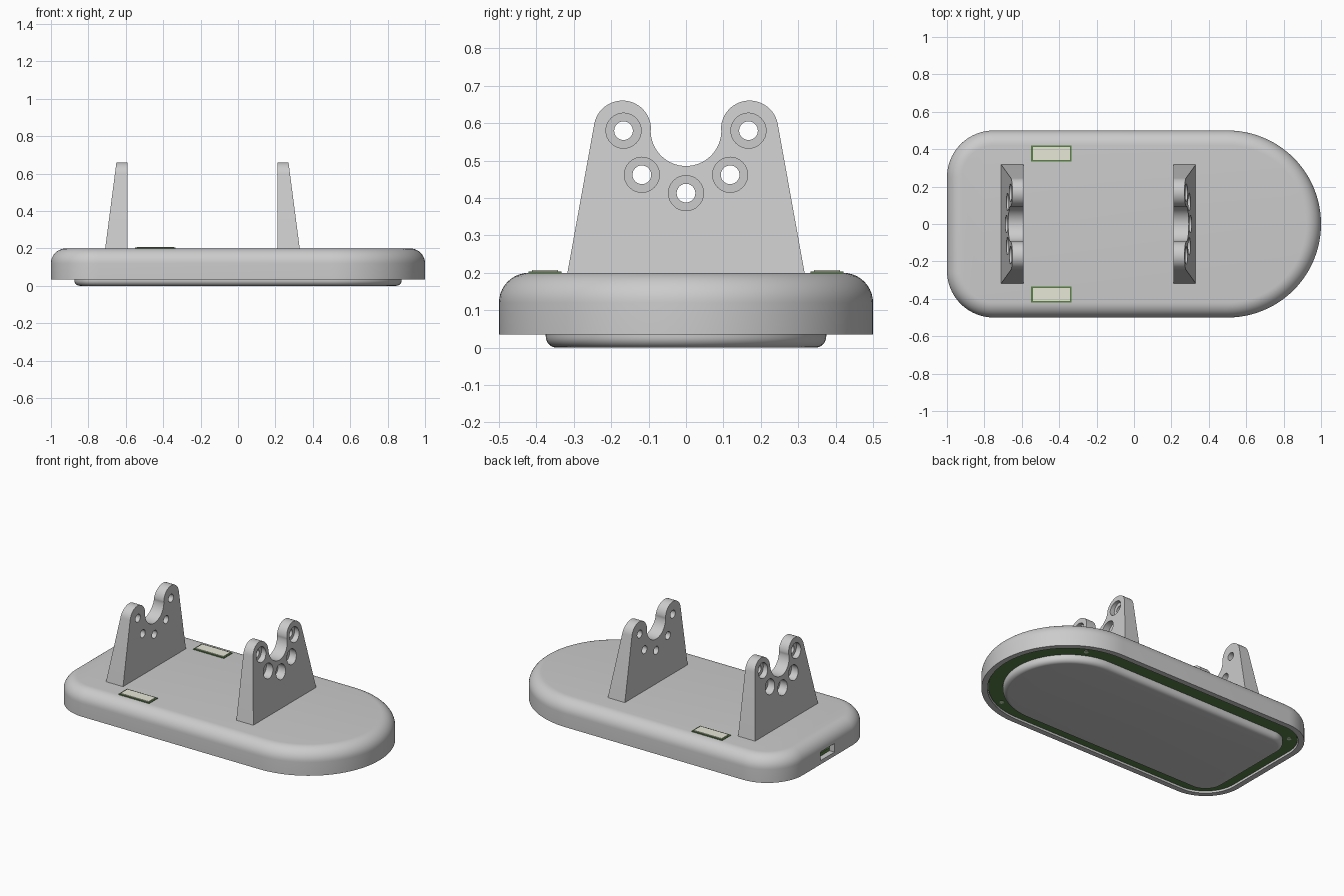
import bpy, bmesh
from math import sin, cos, pi, radians

if "Cube" in bpy.data.objects:
    bpy.data.objects.remove(bpy.data.objects["Cube"])


def material(name, rgb):
    m = bpy.data.materials.new(name)
    m.diffuse_color = (*rgb, 1)
    m.use_nodes = True
    m.node_tree.nodes["Principled BSDF"].inputs["Base Color"].default_value = m.diffuse_color
    return m


GREEN = material("board_green", (0.10, 0.22, 0.06))
CREAM = material("window_cream", (0.80, 0.80, 0.68))
LIGHT = material("screw_light", (0.60, 0.70, 0.50))


def loft(name, stacks, mat=None):
    """Each stack is a list of equal-length rings, skinned and capped at both ends."""
    bm = bmesh.new()
    for rings in stacks:
        vs = [[bm.verts.new(p) for p in ring] for ring in rings]
        n = len(vs[0])
        for a, b in zip(vs, vs[1:]):
            for i in range(n):
                j = (i + 1) % n
                bm.faces.new((a[i], a[j], b[j], b[i]))
        bm.faces.new(vs[0][::-1])
        bm.faces.new(vs[-1])
    bmesh.ops.recalc_face_normals(bm, faces=bm.faces)
    me = bpy.data.meshes.new(name)
    bm.to_mesh(me)
    bm.free()
    ob = bpy.data.objects.new(name, me)
    bpy.context.collection.objects.link(ob)
    if mat:
        me.materials.append(mat)
    return ob


def activate(ob):
    bpy.ops.object.select_all(action='DESELECT')
    ob.select_set(True)
    bpy.context.view_layer.objects.active = ob


def smooth(ob):
    activate(ob)
    bpy.ops.object.shade_smooth_by_angle(angle=radians(30))


def cut(ob, cutter):
    cutter.hide_render = True
    mod = ob.modifiers.new("cut", 'BOOLEAN')
    mod.operation, mod.solver, mod.object = 'DIFFERENCE', 'EXACT', cutter
    activate(ob)
    bpy.ops.object.modifier_apply(modifier=mod.name)
    bpy.data.objects.remove(cutter)


def box(name, x0, x1, y0, y1, z0, z1, mat=None):
    ring = lambda z: [(x0, y0, z), (x1, y0, z), (x1, y1, z), (x0, y1, z)]
    return loft(name, [[ring(z0), ring(z1)]], mat)


def arc(cx, cy, r, a0, a1, n):
    return [(cx + r * cos(radians(a0 + (a1 - a0) * i / n)),
             cy + r * sin(radians(a0 + (a1 - a0) * i / n))) for i in range(n + 1)]


def outline(z, inset):
    """Base plan: square-ish left end with round corners, semicircular right end."""
    r = 0.25 - inset
    pts = arc(0.5, 0, 0.5 - inset, -90, 90, 48)
    pts += arc(-0.75, 0.25, r, 90, 180, 20) + arc(-0.75, -0.25, r, 180, 270, 20)
    return [(x, y, z) for x, y in pts]


# Hollow base shell with rounded top edge
profile = [(0.165, 0.035), (0.035, 0.035), (0.035, 0.0)]
profile += [(0.12 + 0.08 * sin(a), 0.08 - 0.08 * cos(a))
            for a in (pi / 2 * i / 10 for i in range(11))]
shell = loft("base_shell", [[outline(z, d) for z, d in profile]])
cut(shell, box("port_cutter", -1.1, -0.93, -0.07, 0.07, 0.06, 0.115))
smooth(shell)

# Circuit board, port socket and screws
smooth(loft("circuit_board", [[outline(0.045, 0.04), outline(0.075, 0.04)]], GREEN))
box("port_socket", -0.955, -0.82, -0.055, 0.055, 0.075, 0.108)
spots = [(0.68, 0.38), (-0.865, 0.365)]
smooth(loft("board_screws", [
    [[(x, y, z) for x, y in arc(sx, s * sy, 0.014, 0, 345, 23)] for z in (0.042, 0.06)]
    for sx, sy in spots for s in (1, -1)], LIGHT))

# Raised bottom pad with rounded lower edge
pad = [(0.03 - 0.03 * cos(a), 0.155 - 0.03 * sin(a))
       for a in (pi / 2 * i / 8 for i in range(9))] + [(0.05, 0.125)]
smooth(loft("bottom_pad", [[outline(z, d) for z, d in pad]]))

# Top indicator windows
for side, s in (("back", 1), ("front", -1)):
    y0, y1 = sorted((s * 0.333, s * 0.421))
    box(side + "_window_frame", -0.55, -0.333, y0, y1, 0.19, 0.204, GREEN)
    box(side + "_window", -0.541, -0.342, y0 + 0.009, y1 - 0.009, 0.195, 0.208, CREAM)

# Cradle uprights: two lobes, a round valley, sloping outer face
lobe = arc(0.17, 0.584, 0.0765, 10, 180, 24)
valley = arc(0, 0.58, 0.0945, 0, -180, 32)
left_lobe = [(-y, z) for y, z in reversed(lobe)]
shape = [(-0.317, 0.2), (0.317, 0.2)] + lobe + valley + left_lobe
holes = [(-0.167, 0.58), (0.167, 0.58), (-0.118, 0.462), (0.118, 0.462), (0, 0.413)]
for name, x, s in (("left_upright", -0.59, -1), ("right_upright", 0.21, 1)):
    flat = [(x, y, z) for y, z in shape]
    slope = [(x + s * (0.12 - 0.06 * (z - 0.2) / 0.46), y, z) for y, z in shape]
    upright = loft(name, [[flat, slope]])
    # Stepped through holes, wide on the outer side
    steps = [(-0.05, 0.025), (0.04, 0.025), (0.04, 0.047), (0.2, 0.047)]
    cut(upright, loft("hole_cutter", [
        [[(x + s * d, y, z) for y, z in arc(hy, hz, r, 0, 348.75, 31)] for d, r in steps]
        for hy, hz in holes]))
    smooth(upright)
